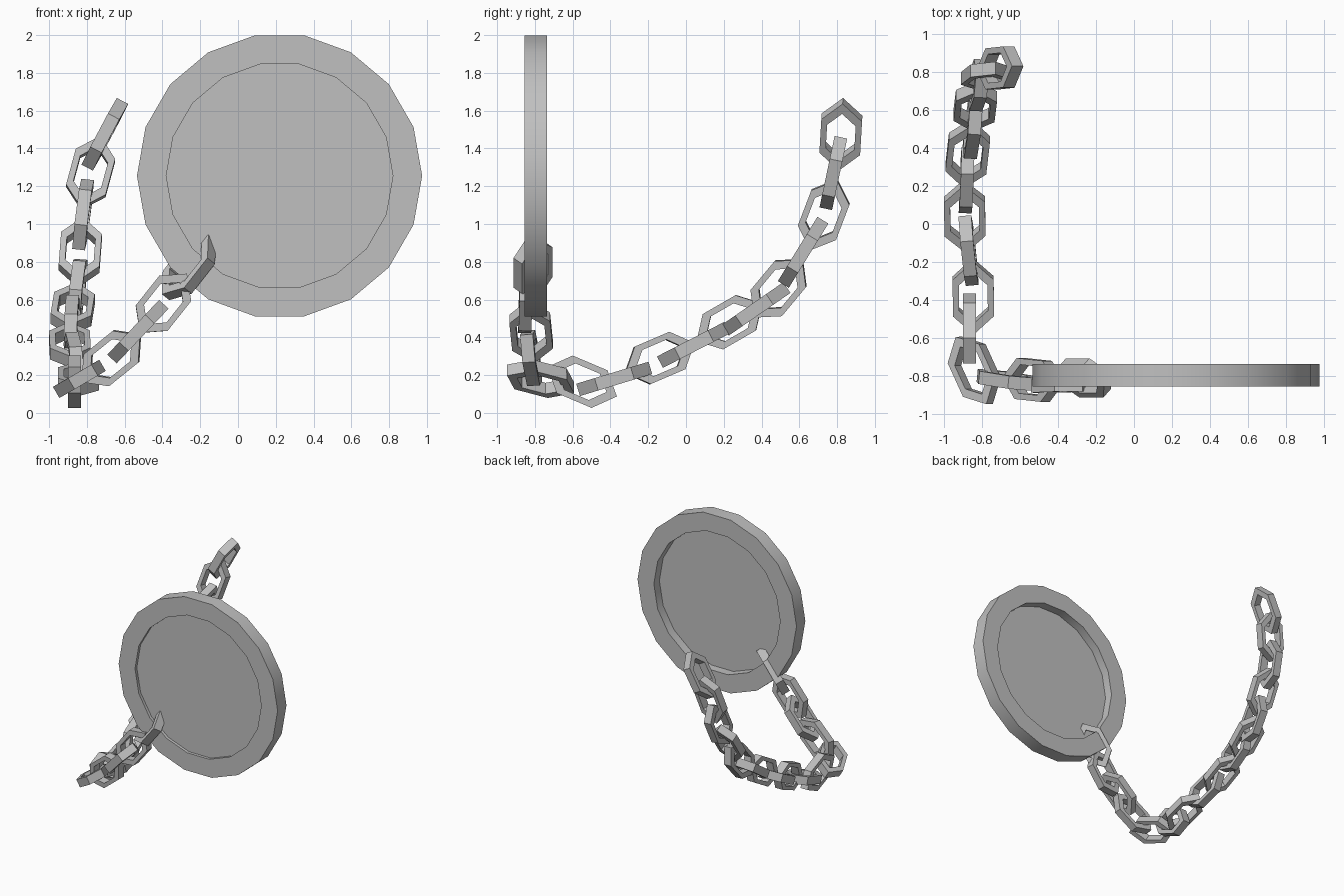
import bpy, math
from mathutils import Vector, Matrix

if "Cube" in bpy.data.objects:
    bpy.data.objects.remove(bpy.data.objects["Cube"])

steel = bpy.data.materials.new("grey steel")
steel.use_nodes = True
colour = (0.53, 0.53, 0.53, 1)
steel.diffuse_color = colour
steel.node_tree.nodes["Principled BSDF"].inputs["Base Color"].default_value = colour


def add_mesh(name, verts, faces):
    mesh = bpy.data.meshes.new(name)
    mesh.from_pydata(verts, [], faces)
    mesh.materials.append(steel)
    obj = bpy.data.objects.new(name, mesh)
    bpy.context.collection.objects.link(obj)
    return obj


def sweep(name, rings, closed):
    """Skin equal-sized loops; either join last to first or cap both ends."""
    n, m = len(rings[0]), len(rings)
    faces = [(i * n + j, i * n + (j + 1) % n,
              (i + 1) % m * n + (j + 1) % n, (i + 1) % m * n + j)
             for i in range(m if closed else m - 1) for j in range(n)]
    if not closed:
        faces += [tuple(reversed(range(n))), tuple(range((m - 1) * n, m * n))]
    return add_mesh(name, [v for ring in rings for v in ring], faces)


# Round shield: rim and recessed plate turned from one profile
SIDES = 18
CENTRE = Vector((0.22, 0, 1.255))


def circle(radius, y):
    return [CENTRE + Vector((radius * math.cos(2 * math.pi * k / SIDES), y,
                             radius * math.sin(2 * math.pi * k / SIDES)))
            for k in range(SIDES)]


profile = [(0.60, -0.83), (0.60, -0.855), (0.755, -0.855),
           (0.755, -0.735), (0.60, -0.735), (0.60, -0.81)]
disc = sweep("round_disc", [circle(r, y) for r, y in profile], False)
bpy.context.view_layer.objects.active = disc
disc.select_set(True)
bpy.ops.object.mode_set(mode="EDIT")
bpy.ops.mesh.select_all(action="SELECT")
bpy.ops.mesh.normals_make_consistent(inside=False)
bpy.ops.object.mode_set(mode="OBJECT")
bpy.ops.object.shade_smooth_by_angle(angle=math.radians(35))

# Chain: stretched hexagonal links with a flat rectangular section
HALF_LENGTH, HALF_WIDTH, HALF_DEPTH, INNER = 0.2, 0.108, 0.034, 0.7


def add_link(name, centre, along, across):
    along = along.normalized()
    across = (across - across.dot(along) * along).normalized()
    normal = along.cross(across)
    rings = []
    for k in range(6):
        a = k * math.pi / 3
        spoke = (along * HALF_LENGTH * math.cos(a)
                 + across * HALF_WIDTH * math.sin(a) / math.sin(math.pi / 3))
        rings.append([centre + spoke * s + normal * d * HALF_DEPTH
                      for s, d in ((1, -1), (1, 1), (INNER, 1), (INNER, -1))])
    sweep(name, rings, True)


path = [Vector(p) for p in (
    (-0.26, -0.81, 0.77), (-0.395, -0.85, 0.58), (-0.53, -0.82, 0.43),
    (-0.67, -0.82, 0.29), (-0.84, -0.77, 0.18), (-0.865, -0.55, 0.165),
    (-0.845, -0.38, 0.18), (-0.87, -0.14, 0.29), (-0.89, 0.04, 0.36),
    (-0.88, 0.23, 0.48), (-0.875, 0.37, 0.55), (-0.85, 0.49, 0.66),
    (-0.835, 0.62, 0.85), (-0.82, 0.73, 1.05), (-0.78, 0.78, 1.27),
    (-0.705, 0.82, 1.475))]
X, Y = Vector((1, 0, 0)), Vector((0, 1, 0))
special_along = {0: Vector((0.62, 0, 0.79)), 4: Vector((-0.4, 0.88, -0.23)),
                 5: Vector((0, 0.92, -0.39)), 15: Vector((0.45, 0.05, 0.85))}
special_across = {0: Vector((0.55, -0.75, -0.38)), 4: Vector((0.85, 0, 0.5))}

for i, centre in enumerate(path):
    before, after = path[max(i - 1, 0)], path[min(i + 1, len(path) - 1)]
    along = special_along.get(i, after - before)
    # Neighbouring links turn a quarter about the chain
    flat = Y if i < 4 else X
    across = flat if i % 2 == 0 else along.cross(flat)
    add_link(f"chain_link_{i + 1}", centre, along, special_across.get(i, across))
